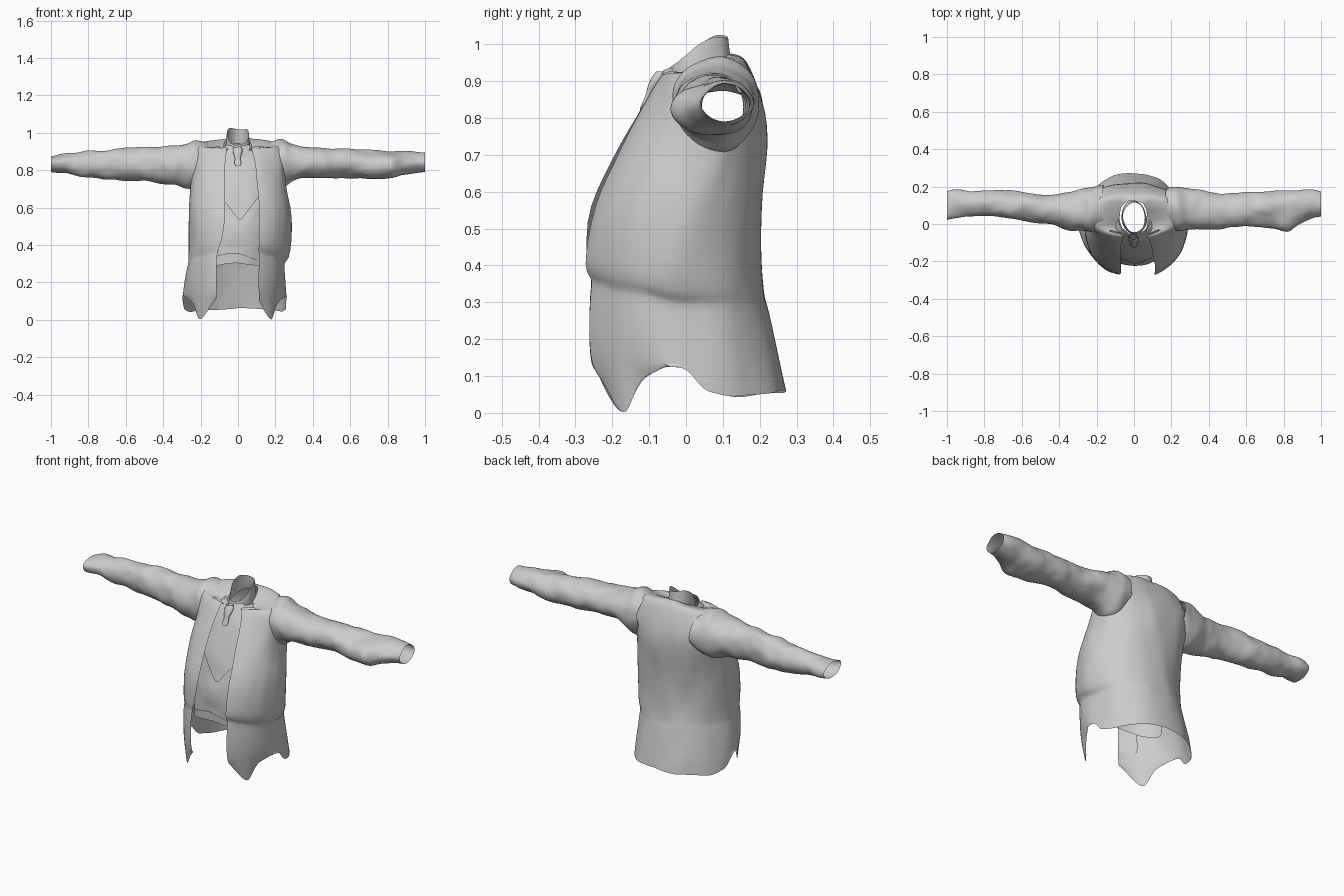
import bpy, bmesh, math
from mathutils import Vector, noise

if "Cube" in bpy.data.objects:
    bpy.data.objects.remove(bpy.data.objects["Cube"])


def lerp_table(table, v):
    for a, b in zip(table, table[1:]):
        if v <= b[0]:
            f = max(0, (v - a[0]) / (b[0] - a[0]))
            return [p + (q - p) * f for p, q in zip(a, b)]
    return list(table[-1])


def loft(name, rows, closed=False, wrinkle=0.009, cut=None):
    """Skin a grid of points, crumple it slightly and smooth it."""
    bm = bmesh.new()
    grid = []
    for row in rows:
        line = []
        for p in row:
            p = Vector(p)
            d = noise.noise_vector(Vector((p.x * 9, p.y * 9, p.z * 6))) * wrinkle
            d += noise.noise_vector(p * 22) * wrinkle * .35
            if abs(p.x) > .99:
                d.x = 0
            line.append(bm.verts.new(p + d))
        grid.append(line)
    for a, b in zip(grid, grid[1:]):
        n = len(a)
        for i in range(n if closed else n - 1):
            j = (i + 1) % n
            bm.faces.new((a[i], a[j], b[j], b[i]))
    if cut:
        bmesh.ops.delete(bm, geom=[f for f in bm.faces if cut(f.calc_center_median())],
                         context='FACES')
    bmesh.ops.recalc_face_normals(bm, faces=bm.faces)
    for f in bm.faces:
        f.smooth = True
    me = bpy.data.meshes.new(name)
    bm.to_mesh(me)
    bm.free()
    ob = bpy.data.objects.new(name, me)
    bpy.context.collection.objects.link(ob)
    mod = ob.modifiers.new("smooth", 'SUBSURF')
    mod.levels = mod.render_levels = 1
    return ob


def power(z):
    """Roundness of the section: rounder at the hem, squarer at the shoulder."""
    return lerp_table([(0, 1), (.55, .95), (.75, .82), (1.1, .8)], z)[1]


def section(t, wl, wr, yb, yf, z):
    """Point on a rounded body section; t=0 is the back, +-pi the front."""
    s, c, p = math.sin(t), math.cos(t), power(z)
    w = wr if s > 0 else wl
    x = math.copysign(abs(s) ** p, s) * w
    y = (yb + yf) / 2 + math.copysign(abs(c) ** p, c) * (yb - yf) / 2
    return x, y


def edge_angle(e, w, z):
    return math.pi - math.asin(min(1, (e / w)) ** (1 / power(z)))


# Jacket body: z, left width, right width, back, front, left edge, right edge, tilt
RINGS = [
    (0.06, .298, .262, .272, -.272, .13, .13, 0),
    (0.12, .295, .260, .262, -.282, .125, .12, 0),
    (0.20, .283, .255, .243, -.288, .12, .11, 0),
    (0.28, .27, .250, .226, -.285, .11, .11, -.25),
    (0.30, .267, .252, .220, -.276, .105, .11, -.25),
    (0.32, .265, .275, .214, -.288, .10, .11, -.25),
    (0.42, .262, .284, .202, -.285, .085, .11, 0),
    (0.52, .262, .288, .203, -.277, .075, .11, 0),
    (0.60, .26, .28, .206, -.250, .07, .11, 0),
    (0.68, .255, .26, .215, -.205, .07, .105, 0),
    (0.75, .25, .25, .222, -.168, .07, .10, 0),
    (0.81, .25, .25, .218, -.130, .07, .095, 0),
    (0.87, .25, .25, .200, -.097, .065, .085, 0),
    (0.925, .238, .238, .172, -.07, .06, .075, .1),
    (0.943, .20, .20, .155, -.06, .055, .065, .2),
    (0.930, .13, .13, .140, -.055, .05, .055, .4),
    (0.930, .075, .072, .125, -.055, .045, .045, .5),
]
HEM = [(-.29, .16), (-.24, .11), (-.20, .03), (-.165, -.012), (-.125, .09), (-.06, .125),
       (0, .122), (.05, .058), (.13, .04), (.28, .062)]


def jacket_row(i, n=64):
    z, wl, wr, yb, yf, el, er, k = RINGS[i]
    a, b = -edge_angle(el, wl, z), edge_angle(er, wr, z)
    row = []
    for j in range(n + 1):
        x, y = section(a + (b - a) * j / n, wl, wr, yb, yf, z)
        # pocket ledge slopes down from the front and fades out at the side
        dy = min(0, y + .02) if k < 0 else y - .04
        zz = lerp_table(HEM, y)[1] if i == 0 else z + k * dy
        # front tails taper inward towards their points
        if i < 3 and y < -.05:
            x *= 1 - (.14, .08, .03)[i] * min(1, (-.05 - y) / .1)
        row.append((x, y, zz))
    return row


def armhole(p):
    return abs(p.x) > .19 and ((p.y - .09) / .08) ** 2 + ((p.z - .83) / .085) ** 2 < 1


jacket_rows = [jacket_row(i) for i in range(len(RINGS))]
loft("jacket_body", jacket_rows, cut=armhole)

# Turned-back facings along both front edges
for name, pick in (("left_facing", lambda r: r[:5]), ("right_facing", lambda r: r[-5:][::-1])):
    rows = []
    for r in jacket_rows[2:-2]:
        rows.append([(p[0], p[1] + .007 * q ** .5, p[2]) for q, p in enumerate(pick(r))])
    loft(name, rows)

# Sleeves: distance from centre, y min, y max, z min, z max
SLEEVES = {
    "left_sleeve": (-1, [
        (.165, -.035, .198, .735, .945), (.2, -.045, .2, .715, .952), (.235, -.05, .198, .70, .968),
        (.275, -.045, .19, .70, .945), (.34, -.035, .165, .725, .932), (.45, -.005, .16, .738, .925),
        (.6, .018, .172, .742, .917), (.72, .035, .178, .752, .906), (.85, .035, .18, .768, .897),
        (.95, .028, .178, .782, .885), (1.0, .025, .17, .79, .875)]),
    "right_sleeve": (1, [
        (.165, -.03, .2, .735, .945), (.2, -.04, .202, .715, .952), (.235, -.04, .2, .70, .968),
        (.275, -.035, .195, .735, .94), (.34, -.035, .182, .758, .93), (.45, -.03, .165, .757, .92),
        (.6, -.015, .17, .758, .912), (.74, -.018, .176, .757, .905), (.83, -.04, .178, .757, .902),
        (.88, .0, .178, .772, .90), (.95, .03, .18, .78, .897), (1.0, .04, .175, .785, .893)]),
}
for name, (side, table) in SLEEVES.items():
    rows = []
    for i in range(41):
        x = .165 + .835 * i / 40
        _, y0, y1, z0, z1 = lerp_table(table, x)
        row = []
        for j in range(28):
            a = 2 * math.pi * j / 28
            row.append((side * x, (y0 + y1) / 2 + (y1 - y0) / 2 * math.cos(a),
                        (z0 + z1) / 2 + (z1 - z0) / 2 * math.sin(a)))
        rows.append(row)
    loft(name, rows, closed=True, wrinkle=.014)

# Shirt and waistcoat fronts: z, width, front y
FRONT = [(.2, .225, -.2), (.36, .225, -.21), (.5, .225, -.208), (.6, .225, -.19),
         (.7, .22, -.157), (.8, .2, -.115), (.88, .15, -.078), (.93, .075, -.052)]


def front_panel(name, low, high, grow, span, n=30, m=16):
    rows = []
    for i in range(m + 1):
        row = []
        for j in range(n + 1):
            t = math.pi + span * (2 * j / n - 1)
            x0 = -math.sin(t) * .22
            z = low(x0) + (high(x0) - low(x0)) * i / m
            _, w, yf = lerp_table(FRONT, z)
            x, y = section(t, w, w, .15, yf - grow, z)
            row.append((x, y, z))
        rows.append(row)
    loft(name, rows)


front_panel("shirt_front", lambda x: .30 - 1.2 * x * x, lambda x: .925, 0, 1.45)
front_panel("waistcoat_front", lambda x: .352 - 2.2 * (x - .03) ** 2,
            lambda x: .53 + 1.5 * abs(x + .01), .009, 1.1)

# Standing shirt collar, flat at the back and sloping to the front
rows = []
for i in range(6):
    f = i / 5
    row = []
    for j in range(32):
        a = 2 * math.pi * j / 32
        x = (.068 - .012 * f) * math.sin(a)
        y = .035 + (.092 - .012 * f) * math.cos(a)
        top = lerp_table([(-.06, .925), (-.02, .95), (.04, 1.005), (.075, 1.024), (.13, 1.012)], y)[1]
        base = .905 + .4 * (y - .035)
        row.append((x, y, base + (top - base) * f))
    rows.append(row)
loft("shirt_collar", rows, closed=True)

# Collar wings folded over the neckline
for side, name in ((-1, "left_collar_wing"), (1, "right_collar_wing")):
    rows = []
    for i in range(5):
        f = i / 4
        rows.append([(side * (.012 + g * .05 + f * .012), -.06 + g * .035 - f * .035,
                      .93 - f * (.075 - .03 * g) + g * .008) for g in (0, .33, .67, 1)])
    loft(name, rows)

# Neck-tie knot and short tail: z, half width, half depth
KNOT = [(.925, .022, .016), (.905, .032, .022), (.88, .022, .016), (.86, .014, .008),
        (.835, .022, .007), (.82, .012, .005)]
rows = []
for z, rx, ry in KNOT:
    yc = lerp_table(FRONT, z)[2] - .012
    rows.append([(rx * math.cos(k * math.pi / 6), yc + ry * math.sin(k * math.pi / 6), z)
                 for k in range(12)])
loft("neck_tie", rows, closed=True)
